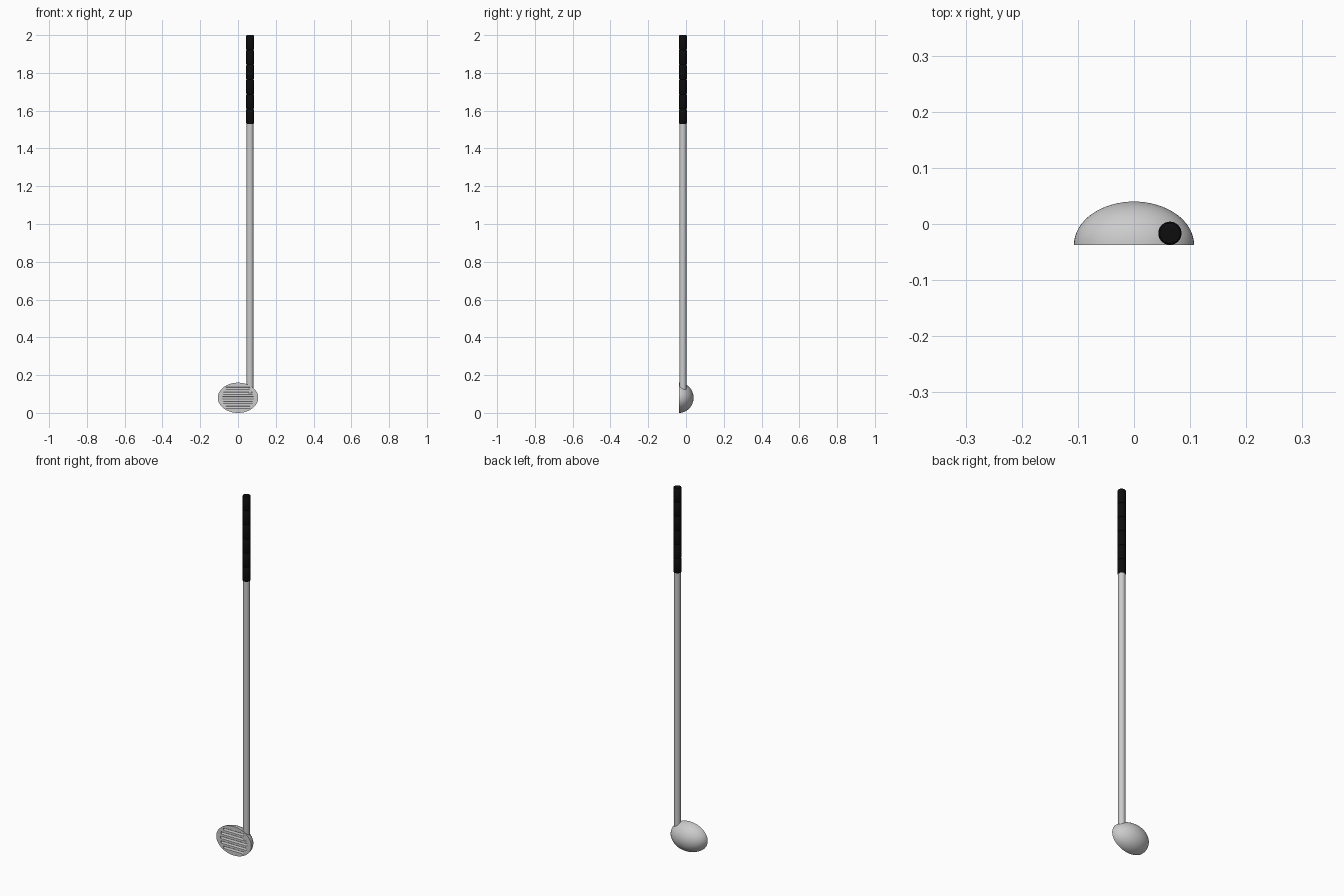
import bpy, bmesh, math
from mathutils import Matrix

if "Cube" in bpy.data.objects:
    bpy.data.objects.remove(bpy.data.objects["Cube"])

FACE_Y, MID_Z = -0.037, 0.08
RX, RY, RZ = 0.107, 0.077, 0.08
SHAFT_X, SHAFT_Y = 0.064, -0.0165


def add_object(name, bm):
    bmesh.ops.recalc_face_normals(bm, faces=bm.faces)
    mesh = bpy.data.meshes.new(name)
    bm.to_mesh(mesh)
    bm.free()
    ob = bpy.data.objects.new(name, mesh)
    bpy.context.collection.objects.link(ob)
    return ob


def smooth(ob):
    bpy.ops.object.select_all(action='DESELECT')
    ob.select_set(True)
    bpy.context.view_layer.objects.active = ob
    bpy.ops.object.shade_smooth_by_angle(angle=math.radians(35))


def lathe(name, profile, sides=32):
    bm = bmesh.new()
    rings = []
    for r, z in profile:
        rings.append([bm.verts.new((SHAFT_X + r * math.cos(2 * math.pi * i / sides),
                                    SHAFT_Y + r * math.sin(2 * math.pi * i / sides), z))
                      for i in range(sides)])
    for a, b in zip(rings, rings[1:]):
        for i in range(sides):
            j = (i + 1) % sides
            bm.faces.new((a[i], a[j], b[j], b[i]))
    bm.faces.new(rings[0])
    bm.faces.new(rings[-1])
    ob = add_object(name, bm)
    smooth(ob)
    return ob


# Club head: half ellipsoid with a flat striking face
bm = bmesh.new()
bmesh.ops.create_uvsphere(bm, u_segments=64, v_segments=32, radius=1,
                          matrix=Matrix.Rotation(math.pi / 2, 4, 'X'))
bmesh.ops.bisect_plane(bm, geom=bm.verts[:] + bm.edges[:] + bm.faces[:], dist=1e-4,
                       plane_co=(0, 0, 0), plane_no=(0, -1, 0), clear_outer=True)
bmesh.ops.holes_fill(bm, edges=[e for e in bm.edges if e.is_boundary])
bmesh.ops.scale(bm, vec=(RX, RY, RZ), verts=bm.verts)
bmesh.ops.translate(bm, vec=(0, FACE_Y, MID_Z), verts=bm.verts)
head = add_object("club_head", bm)

# Horizontal face grooves
bm = bmesh.new()
for k in range(-2, 3):
    dz = k * 0.025
    half = 0.76 * RX * math.sqrt(1 - (dz / RZ) ** 2)
    m = Matrix.Translation((0, FACE_Y - 0.002, MID_Z + dz)) @ Matrix.Rotation(math.pi / 2, 4, 'Y')
    bmesh.ops.create_cone(bm, cap_ends=True, segments=16, radius1=0.007, radius2=0.007,
                          depth=2 * half, matrix=m)
cutter = add_object("groove_cutter", bm)
cutter.hide_render = True
cutter.hide_set(True)
cut = head.modifiers.new("grooves", 'BOOLEAN')
cut.operation = 'DIFFERENCE'
cut.solver = 'EXACT'
cut.object = cutter
bpy.context.view_layer.objects.active = head
head.select_set(True)
bpy.ops.object.modifier_apply(modifier="grooves")
bpy.data.objects.remove(cutter)
smooth(head)

# Shaft
lathe("shaft", [(0.018, 0.10), (0.018, 1.56)])

# Grip with evenly spaced ring grooves
R, Z0, Z1, N = 0.0207, 1.53, 2.0, 6
step = (Z1 - Z0) / N
profile = []
for i in range(N):
    a, b = Z0 + i * step, Z0 + (i + 1) * step
    profile += [(R - 0.0025, a), (R, a + 0.004), (R, b - 0.004)]
profile.append((R - 0.0025, Z1))
grip = lathe("grip", profile)
mat = bpy.data.materials.new("black_rubber")
mat.diffuse_color = (0.004, 0.004, 0.004, 1)
mat.use_nodes = True
mat.node_tree.nodes["Principled BSDF"].inputs["Base Color"].default_value = mat.diffuse_color
grip.data.materials.append(mat)
